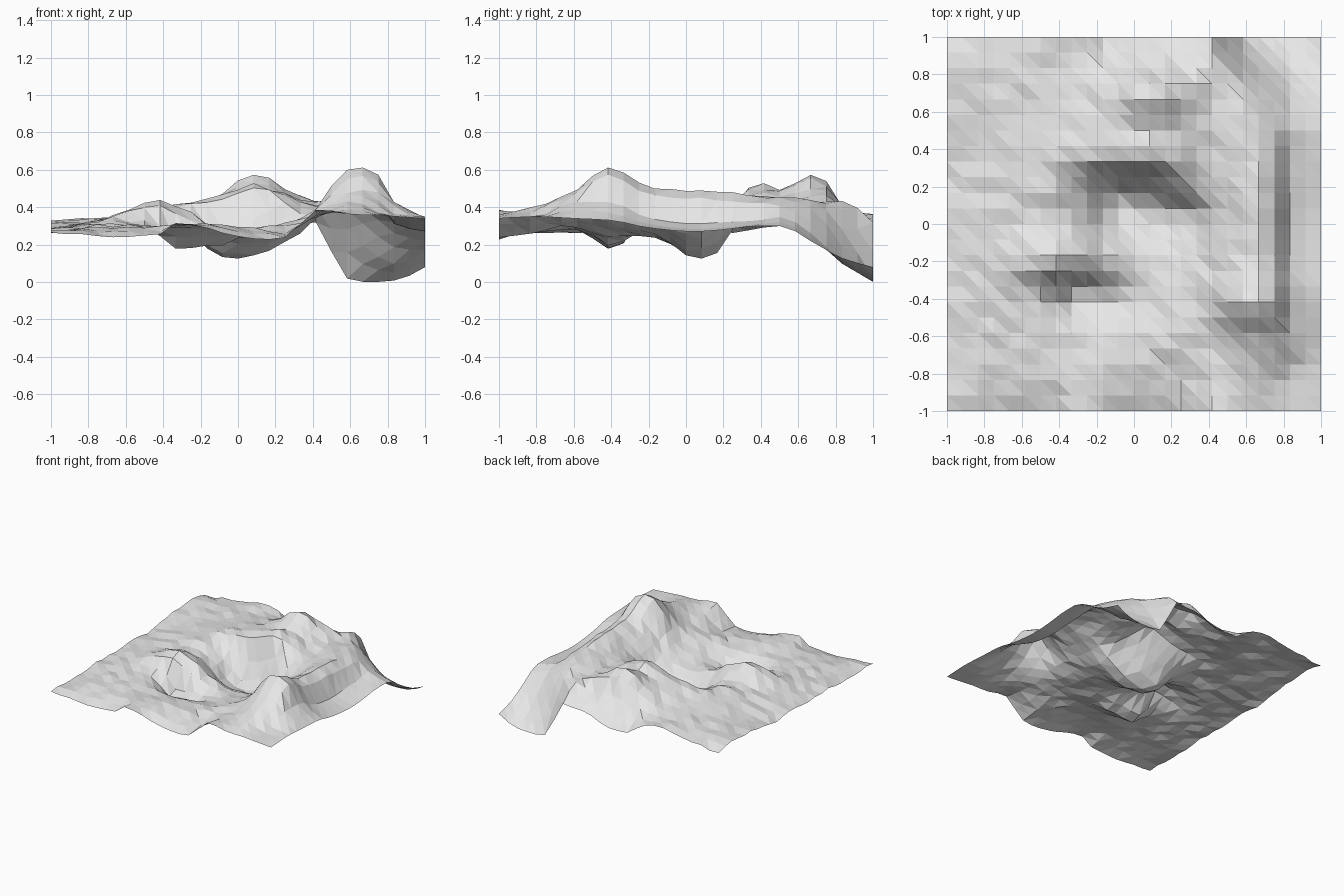
import bpy, bmesh, math, random

if "Cube" in bpy.data.objects:
    bpy.data.objects.remove(bpy.data.objects["Cube"])

random.seed(4)
N = 24  # cells per side

# Survey lines and the relief heights where they cross
XS = (-1, -.7, -.45, -.3, -.1, .08, .25, .42, .58, .7, .85, 1)
YS = (-1, -.8, -.6, -.4, -.2, .05, .2, .38, .5, .7, .83, 1)
RELIEF = [
    (.27, .25, .24, .32, .27, .24, .23, .38, .37, .36, .35, .34),
    (.27, .29, .30, .31, .30, .28, .27, .35, .39, .40, .35, .35),
    (.27, .30, .30, .29, .29, .29, .31, .36, .47, .49, .42, .34),
    (.28, .31, .28, .18, .20, .25, .29, .40, .60, .61, .41, .33),
    (.27, .34, .44, .40, .29, .25, .27, .36, .47, .51, .33, .29),
    (.28, .33, .35, .30, .15, .14, .20, .34, .45, .50, .30, .27),
    (.27, .33, .38, .33, .22, .26, .38, .39, .45, .48, .31, .28),
    (.28, .34, .39, .42, .47, .53, .47, .41, .45, .46, .32, .30),
    (.30, .33, .37, .40, .45, .49, .46, .42, .46, .44, .34, .30),
    (.32, .34, .36, .38, .46, .59, .51, .43, .42, .34, .23, .20),
    (.33, .34, .36, .36, .37, .42, .40, .44, .29, .17, .10, .13),
    (.29, .33, .37, .32, .22, .26, .30, .31, .02, .00, .01, .08),
]
# Extra hollows deepening the two pits: x, y, depth, radius
HOLLOWS = [(-.33, -.34, .05, .09), (-.08, .14, .04, .1)]


def curve(ps, vs, p):
    """Smooth interpolation without overshoot (monotone cubic)"""
    n = len(ps)
    h = [ps[k + 1] - ps[k] for k in range(n - 1)]
    s = [(vs[k + 1] - vs[k]) / h[k] for k in range(n - 1)]
    m = [s[0]]
    for k in range(1, n - 1):
        m.append(2 * s[k - 1] * s[k] / (s[k - 1] + s[k]) if s[k - 1] * s[k] > 0 else 0)
    m.append(s[-1])
    k = max(q for q in range(n - 1) if p >= ps[q] - 1e-9)
    t = (p - ps[k]) / h[k]
    return ((2 * t**3 - 3 * t**2 + 1) * vs[k] + (t**3 - 2 * t**2 + t) * h[k] * m[k]
            + (3 * t**2 - 2 * t**3) * vs[k + 1] + (t**3 - t**2) * h[k] * m[k + 1])


def height(x, y):
    z = curve(YS, [curve(XS, row, x) for row in RELIEF], y)
    for cx, cy, depth, r in HOLLOWS:
        z -= depth * math.exp(-((x - cx)**2 + (y - cy)**2) / r**2)
    return z


# Terrain sheet: a displaced grid with slightly rough, flat triangles
bm = bmesh.new()
grid = []
for j in range(N + 1):
    y = -1 + 2 * j / N
    row = []
    for i in range(N + 1):
        x = -1 + 2 * i / N
        smooth_corner = x > .8 or (x > .5 and y > .7)
        rough = 0 if smooth_corner else random.uniform(-.01, .01)
        row.append(bm.verts.new((x, y, max(0, height(x, y) + rough))))
    grid.append(row)
for j in range(N):
    for i in range(N):
        a, b = grid[j][i], grid[j][i + 1]
        c, d = grid[j + 1][i + 1], grid[j + 1][i]
        bm.faces.new((a, b, d))
        bm.faces.new((b, c, d))

mesh = bpy.data.meshes.new("terrain")
bm.to_mesh(mesh)
bm.free()
terrain = bpy.data.objects.new("terrain", mesh)
bpy.context.collection.objects.link(terrain)

rock = bpy.data.materials.new("light grey rock")
rock.diffuse_color = (.8, .8, .8, 1)
rock.use_nodes = True
rock.node_tree.nodes["Principled BSDF"].inputs["Base Color"].default_value = rock.diffuse_color
mesh.materials.append(rock)
